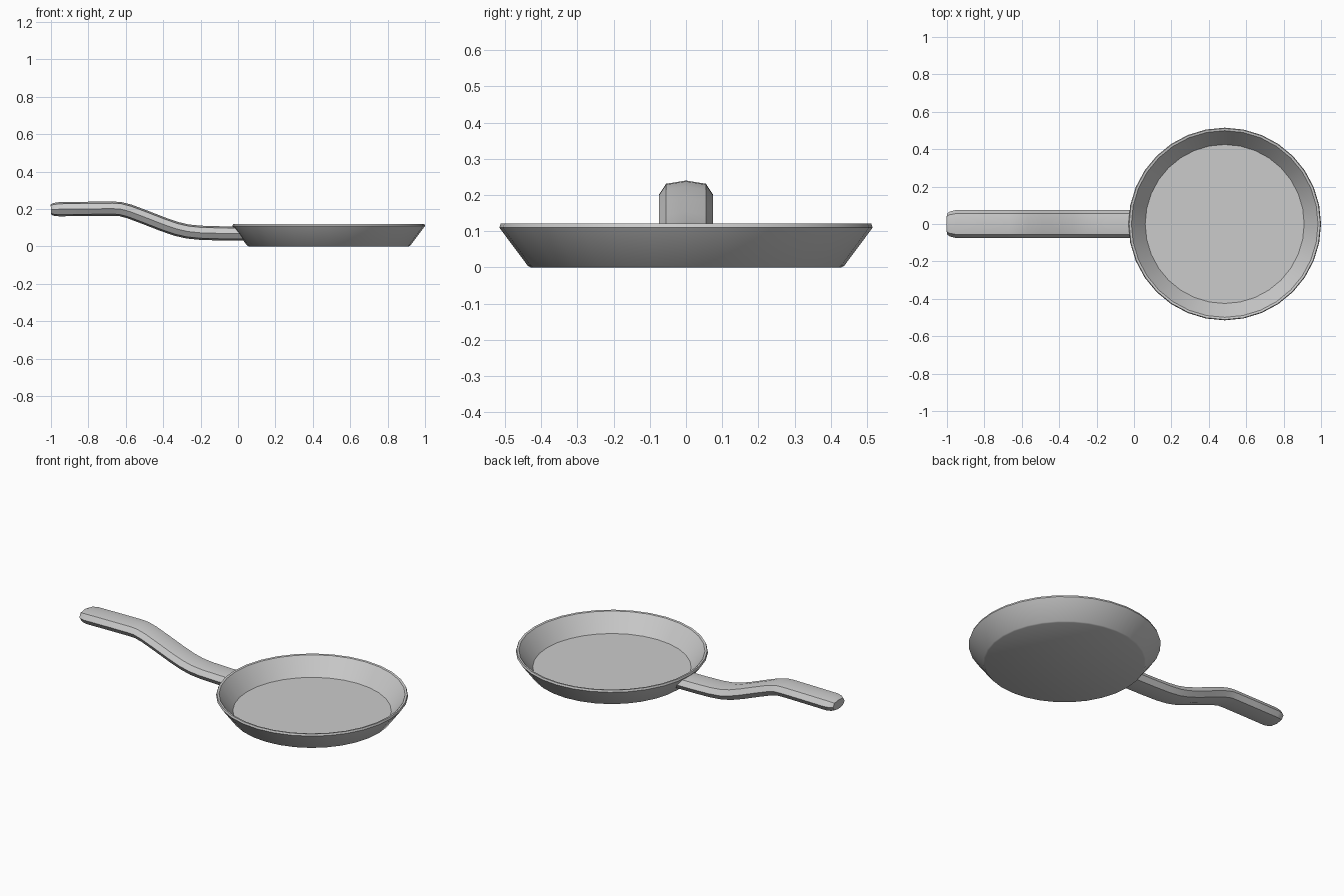
import bpy, bmesh, math
from mathutils import Vector

if "Cube" in bpy.data.objects:
    bpy.data.objects.remove(bpy.data.objects["Cube"])

PAN_X = 0.485


def loft(name, rings, angle=30):
    """Skin a list of equal-length closed rings and cap both ends."""
    bm = bmesh.new()
    rows = [[bm.verts.new(p) for p in ring] for ring in rings]
    n = len(rows[0])
    for a, b in zip(rows, rows[1:]):
        for i in range(n):
            j = (i + 1) % n
            bm.faces.new((a[i], a[j], b[j], b[i]))
    bm.faces.new(rows[0])
    bm.faces.new(rows[-1])
    bmesh.ops.recalc_face_normals(bm, faces=bm.faces)
    me = bpy.data.meshes.new(name)
    bm.to_mesh(me)
    bm.free()
    ob = bpy.data.objects.new(name, me)
    bpy.context.collection.objects.link(ob)
    bpy.ops.object.select_all(action='DESELECT')
    ob.select_set(True)
    bpy.context.view_layer.objects.active = ob
    bpy.ops.object.shade_smooth_by_angle(angle=math.radians(angle))
    return ob


def circle(r, z, n=32):
    return [(PAN_X + r * math.cos(2 * math.pi * i / n),
             r * math.sin(2 * math.pi * i / n), z) for i in range(n)]


# Pan: outer wall, rim and recessed floor as one profile (radius, height)
profile = [(0.428, 0), (0.436, 0.004), (0.515, 0.11), (0.511, 0.121),
           (0.499, 0.119), (0.425, 0.02)]
loft("pan_body", [circle(r, z) for r, z in profile])

# Handle: eight-sided section (across, up) swept along an S-shaped path
half = [(0, 0.038), (0.055, 0.029), (0.074, 0), (0.055, -0.029), (0, -0.038)]
section = half + [(-y, u) for y, u in reversed(half[1:-1])]
path = [(-1.0, 0.197, 0.74), (-0.985, 0.198, 0.9), (-0.955, 0.199, 1),
        (-0.8, 0.201, 1), (-0.67, 0.202, 1), (-0.63, 0.2, 1),
        (-0.58, 0.187, 1), (-0.5, 0.157, 1), (-0.4, 0.118, 1),
        (-0.33, 0.094, 1), (-0.27, 0.08, 1), (-0.2, 0.073, 1),
        (-0.1, 0.07, 1)]
pts = [Vector((x, 0, z)) for x, z, s in path]
rings = []
for k, (x, z, s) in enumerate(path):
    t = (pts[min(k + 1, len(pts) - 1)] - pts[max(k - 1, 0)]).normalized()
    up = Vector((-t.z, 0, t.x))
    rings.append([pts[k] + Vector((0, y * s, 0)) + up * u * s
                  for y, u in section])

# Last ring follows the sloping pan wall
last = []
for y, u in section:
    z = 0.069 + u
    r = 0.436 + (z - 0.004) * 0.079 / 0.106
    last.append((PAN_X - math.sqrt(r * r - y * y) + 0.004, y, z))
rings.append(last)
loft("handle", rings)
